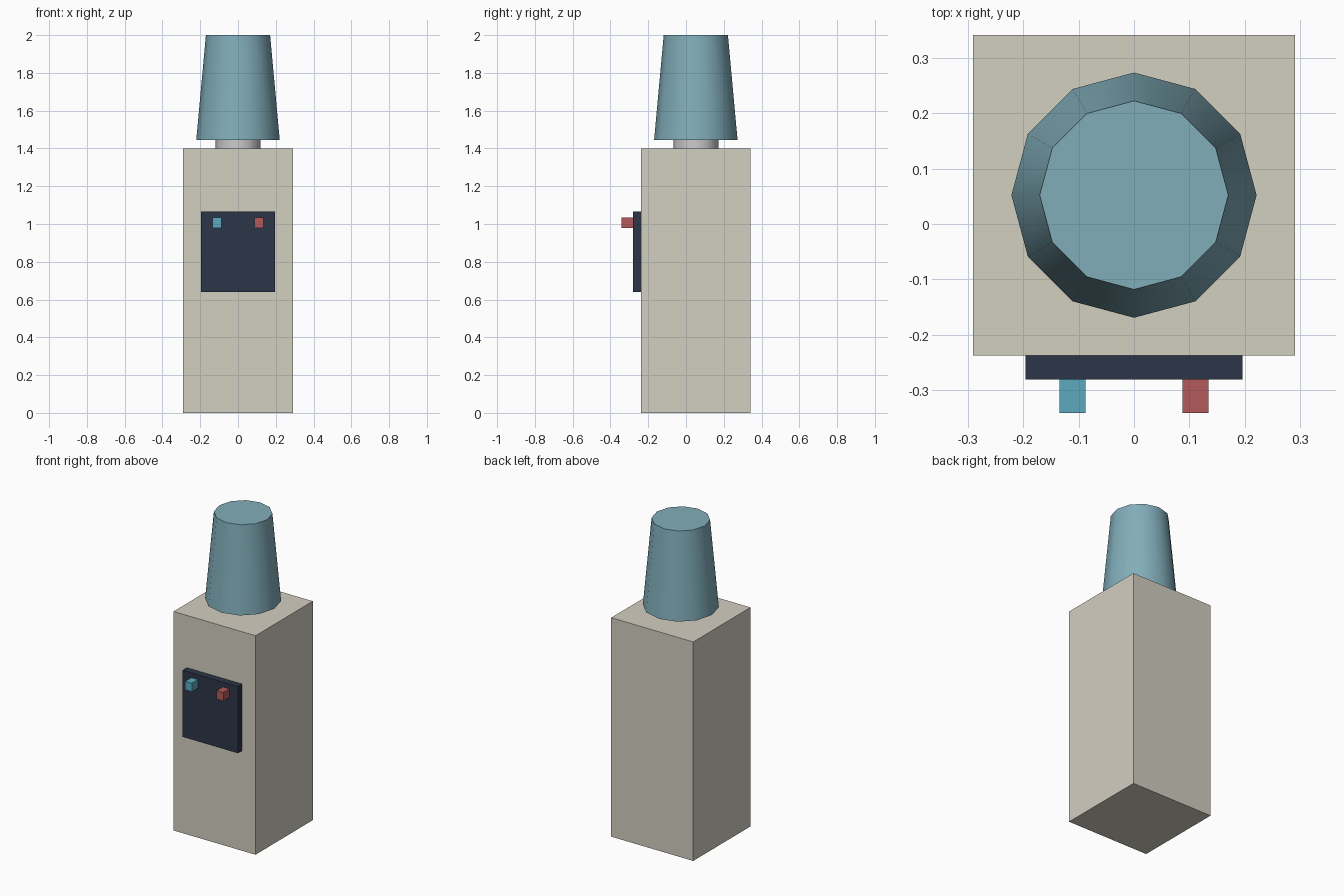
import bpy, math

if "Cube" in bpy.data.objects:
    bpy.data.objects.remove(bpy.data.objects["Cube"])


def material(name, color):
    m = bpy.data.materials.new(name)
    m.diffuse_color = (*color, 1)
    m.use_nodes = True
    m.node_tree.nodes["Principled BSDF"].inputs["Base Color"].default_value = m.diffuse_color
    return m


def finish(name, mat):
    ob = bpy.context.object
    ob.name = name
    if mat:
        ob.data.materials.append(mat)
    return ob


def box(name, lo, hi, mat):
    centre = [(a + b) / 2 for a, b in zip(lo, hi)]
    bpy.ops.mesh.primitive_cube_add(size=1, location=centre)
    bpy.context.object.scale = [b - a for a, b in zip(lo, hi)]
    bpy.ops.object.transform_apply(location=False, rotation=False, scale=True)
    return finish(name, mat)


def frustum(name, r1, r2, z0, z1, mat):
    bpy.ops.mesh.primitive_cone_add(vertices=12, radius1=r1, radius2=r2,
                                    depth=z1 - z0, location=(0, 0.052, (z0 + z1) / 2))
    bpy.ops.object.shade_smooth_by_angle(angle=math.radians(40))
    return finish(name, mat)


cream = material("cream", (0.65, 0.62, 0.53))
navy = material("navy", (0.025, 0.037, 0.065))
water = material("water_blue", (0.22, 0.42, 0.49))
cold = material("cold_blue", (0.11, 0.40, 0.52))
hot = material("hot_red", (0.45, 0.10, 0.10))

# Cabinet and front dispensing panel
box("cabinet", (-0.29, -0.237, 0), (0.29, 0.341, 1.4), cream)
box("dispenser_panel", (-0.196, -0.28, 0.64), (0.196, -0.237, 1.066), navy)

# Cold and hot taps
for name, x, mat in (("cold_tap", -0.111, cold), ("hot_tap", 0.111, hot)):
    box(name, (x - 0.0235, -0.341, 0.98), (x + 0.0235, -0.28, 1.035), mat)

# Neck and upturned water bottle
frustum("bottle_neck", 0.119, 0.119, 1.4, 1.444, None)
frustum("water_bottle", 0.221, 0.17, 1.444, 2.0, water)
